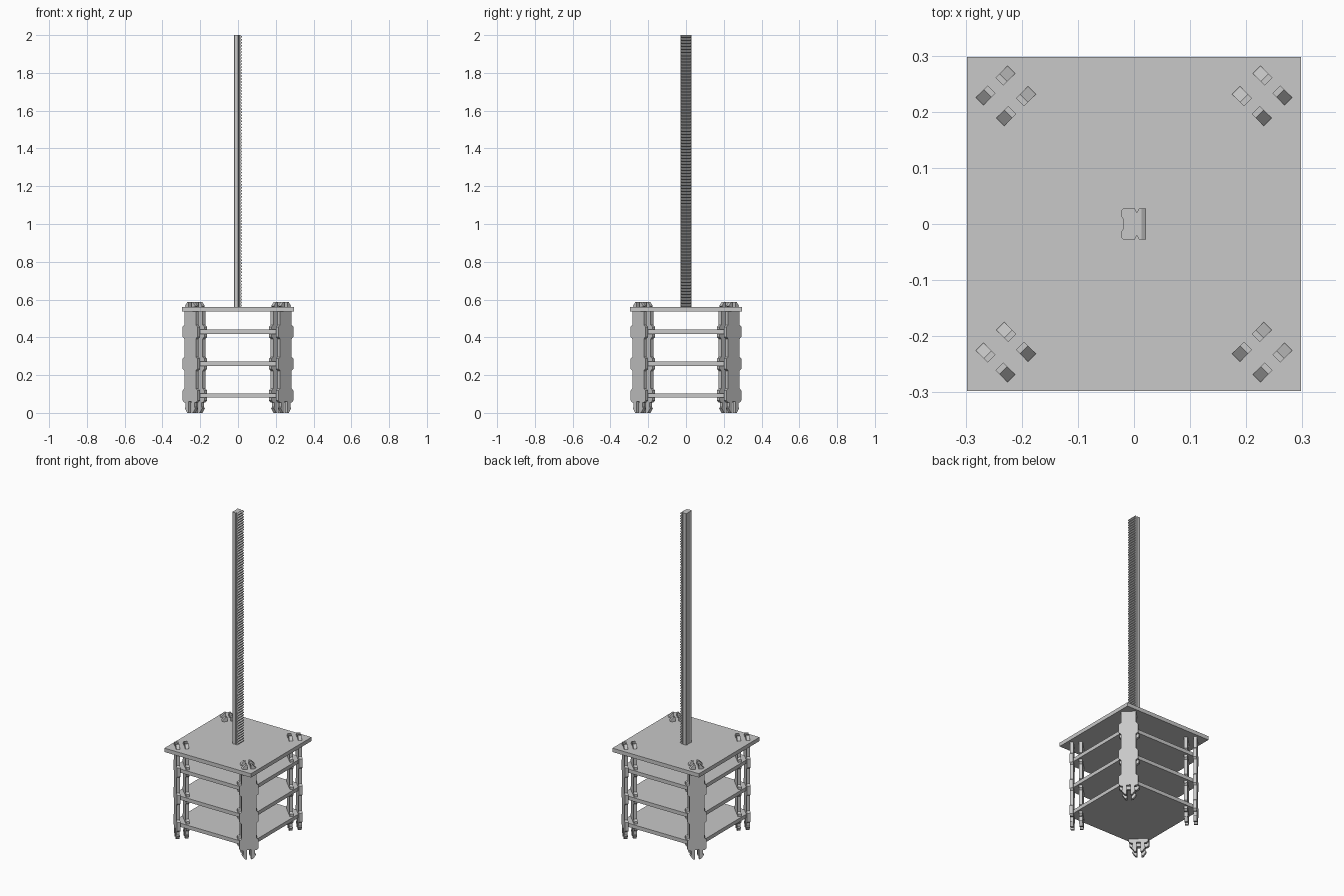
import bpy, bmesh, math
from mathutils import Matrix, Vector

cube = bpy.data.objects.get("Cube")
if cube:
    bpy.data.objects.remove(cube, do_unlink=True)

grey = bpy.data.materials.new("light_grey")
grey.use_nodes = True
COLOUR = (0.58, 0.58, 0.58, 1)
grey.diffuse_color = COLOUR
grey.node_tree.nodes["Principled BSDF"].inputs["Base Color"].default_value = COLOUR


def prism(name, points, depth, origin, u, v):
    """Extrude a flat outline, drawn along u and v, by depth centred on origin."""
    u, v, origin = Vector(u), Vector(v), Vector(origin)
    n = u.cross(v)
    bm = bmesh.new()
    base = [bm.verts.new(origin + u * a + v * b - n * depth / 2) for a, b in points]
    face = bm.faces.new(base)
    out = bmesh.ops.extrude_face_region(bm, geom=[face])
    moved = [g for g in out["geom"] if isinstance(g, bmesh.types.BMVert)]
    bmesh.ops.translate(bm, verts=moved, vec=n * depth)
    bmesh.ops.recalc_face_normals(bm, faces=bm.faces)
    mesh = bpy.data.meshes.new(name)
    bm.to_mesh(mesh)
    bm.free()
    mesh.materials.append(grey)
    obj = bpy.data.objects.new(name, mesh)
    bpy.context.collection.objects.link(obj)
    return obj


X, Y, Z = (1, 0, 0), (0, 1, 0), (0, 0, 1)
PLATE_BOTTOM, PLATE_TOP, TOP = 0.537, 0.561, 2.0
SHELVES = (0.092, 0.26, 0.429)


def plate(name, half, cut, z, thick):
    """Square plate, optionally with its corners cut off."""
    points = []
    for sx, sy in ((1, 1), (-1, 1), (-1, -1), (1, -1)):
        if cut:
            ends = [(sx * half, sy * (half - cut)), (sx * (half - cut), sy * half)]
            points += ends if sx * sy > 0 else ends[::-1]
        else:
            points.append((sx * half, sy * half))
    return prism(name, points, thick, (0, 0, z), X, Y)


# Top plate and the three shelves
plate("top_plate", 0.2975, 0, (PLATE_TOP + PLATE_BOTTOM) / 2, PLATE_TOP - PLATE_BOTTOM)
for i, z in enumerate(SHELVES):
    plate(f"shelf_{i + 1}", 0.262, 0.04, z, 0.023)

# Leg outline: barbed feet, a wide shoulder at each shelf, barbed clips on top
half = [(0.012, 0.06), (0.012, 0), (0.022, 0), (0.04, 0.026), (0.033, 0.03), (0.033, 0.055)]
for z in SHELVES:
    half += [(0.043, z - 0.037), (0.055, z - 0.027), (0.055, z + 0.027), (0.043, z + 0.037)]
half += [(0.043, PLATE_BOTTOM), (0.032, PLATE_BOTTOM), (0.032, PLATE_TOP),
         (0.04, 0.565), (0.02, 0.587), (0.01, 0.587), (0.01, PLATE_BOTTOM)]
leg_outline = half + [(-a, b) for a, b in reversed(half)]

# An outer and an inner leg plate set diagonally at every corner
for i, corner in enumerate(("back_left", "back_right", "front_right", "front_left")):
    angle = math.radians(45 + 90 * i)
    out = Vector((math.cos(angle), math.sin(angle), 0))
    side = Vector((-out.y, out.x, 0))
    for label, radius in (("outer", 0.349), ("inner", 0.297)):
        prism(f"{corner}_{label}_leg", leg_outline, 0.02, out * radius, side, Z)

# Mast body with a groove down each flank and a shallow recess behind
flank = [(0.012, 0.028), (0.009, 0.028), (0.005, 0.02), (0.001, 0.028),
         (-0.019, 0.028), (-0.022, 0.025), (-0.022, 0.013), (-0.02, 0.01)]
body = flank + [(a, -b) for a, b in reversed(flank)]
prism("mast", body, TOP - PLATE_TOP, (0, 0, (TOP + PLATE_TOP) / 2), X, Y)

# Toothed rack along the left side of the mast
TEETH = 90
pitch = (TOP - PLATE_TOP) / TEETH
rack = [(0.011, TOP), (0.011, PLATE_TOP)]
for i in range(TEETH):
    z = PLATE_TOP + i * pitch
    rack += [(0.013, z), (0.021, z + pitch * 0.33), (0.021, z + pitch * 0.6), (0.013, z + pitch * 0.93)]
rack.append((0.013, TOP))
prism("mast_rack", rack, 0.055, (0, 0, 0), X, Z)
